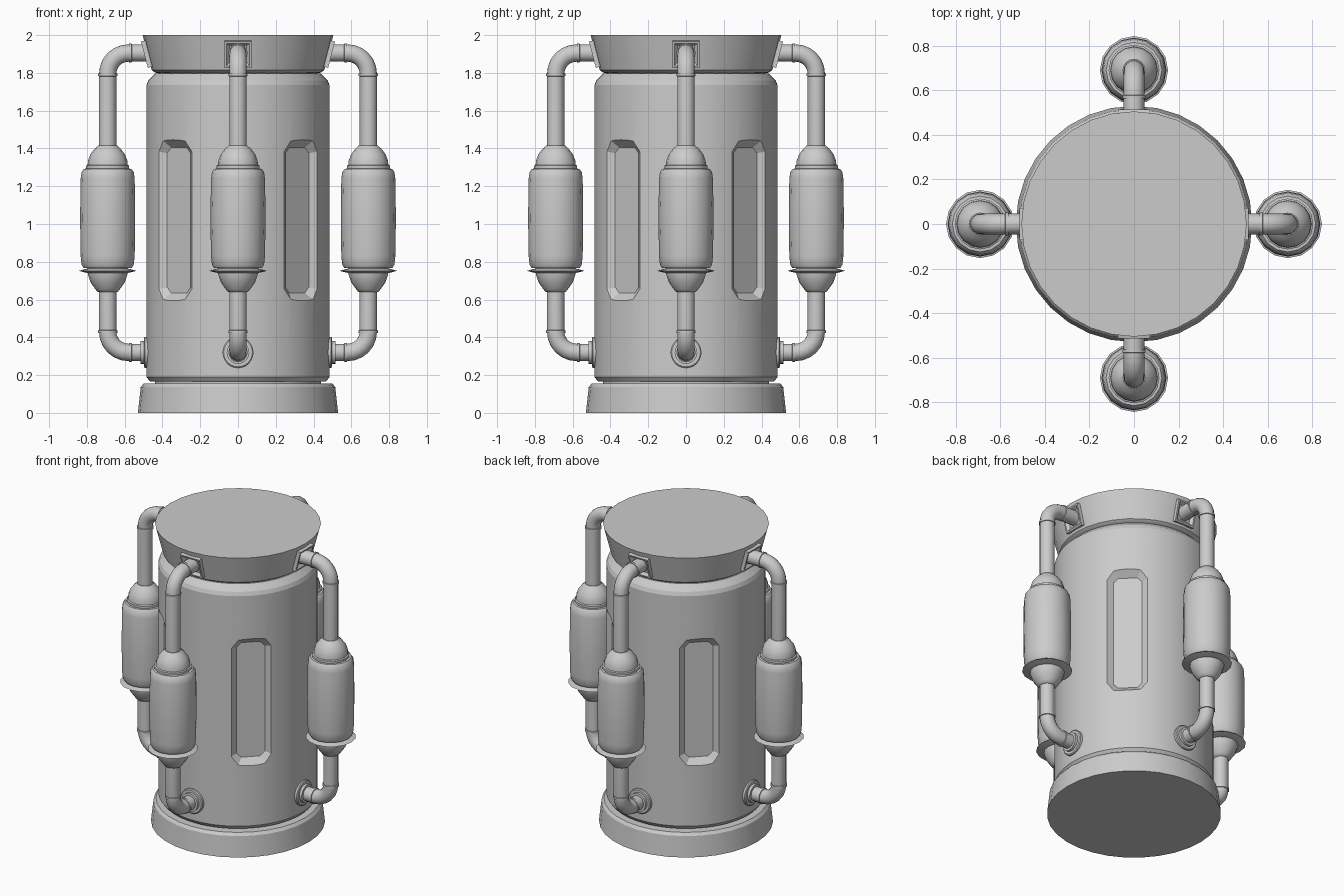
import bpy, bmesh
from math import cos, sin, pi, radians
from mathutils import Matrix, Vector

if "Cube" in bpy.data.objects:
    bpy.data.objects.remove(bpy.data.objects["Cube"])


def select(o):
    bpy.ops.object.select_all(action='DESELECT')
    o.select_set(True)
    bpy.context.view_layer.objects.active = o


def smooth(o, angle=30):
    select(o)
    bpy.ops.object.shade_smooth_by_angle(angle=radians(angle))


def to_object(name, bm, matrix=Matrix()):
    bmesh.ops.recalc_face_normals(bm, faces=bm.faces)
    bm.transform(matrix)
    me = bpy.data.meshes.new(name)
    bm.to_mesh(me)
    bm.free()
    o = bpy.data.objects.new(name, me)
    bpy.context.collection.objects.link(o)
    return o


def loft(rings):
    """Skin closed rings of points and cap both ends."""
    bm = bmesh.new()
    vs = [[bm.verts.new(p) for p in r] for r in rings]
    n = len(vs[0])
    for a, b in zip(vs, vs[1:]):
        for i in range(n):
            j = (i + 1) % n
            bm.faces.new((a[i], a[j], b[j], b[i]))
    bm.faces.new(vs[0][::-1])
    bm.faces.new(vs[-1])
    return bm


def lathe(name, profile, segs, matrix=Matrix()):
    return to_object(name, loft([[(r * cos(2 * pi * i / segs), r * sin(2 * pi * i / segs), z)
                                  for i in range(segs)] for r, z in profile]), matrix)


def elbow_pipe(name, x0, x1, z_side, z_end, bend, radius):
    """Horizontal run from x0, quarter bend, vertical run at x1 to z_end."""
    s = 1 if z_end > z_side else -1
    pts = [(x0, z_side)]
    pts += [(x1 - bend + bend * sin(t * pi / 12), z_side + s * bend * (1 - cos(t * pi / 12)))
            for t in range(7)]
    pts.append((x1, z_end))
    tans = [Vector((1, 0))] + [Vector((cos(t * pi / 12), s * sin(t * pi / 12))) for t in range(7)]
    tans.append(Vector((0, s)))
    rings = []
    for (x, z), t in zip(pts, tans):
        rings.append([(x - t.y * radius * cos(a * pi / 8), radius * sin(a * pi / 8),
                       z + t.x * radius * cos(a * pi / 8)) for a in range(16)])
    return to_object(name, loft(rings))


# base and flared cap
smooth(lathe("base", [(.53, 0), (.515, .137), (.50, .155), (.42, .157)], 32))
smooth(lathe("top_cap", [(.42, 1.798), (.44, 1.802), (.457, 1.815), (.505, 2.0)], 32))

# main tank with its narrow neck grooves
tank = lathe("tank", [(.44, .15), (.44, .165), (.465, .165), (.485, .19), (.485, 1.735),
                      (.475, 1.76), (.437, 1.797), (.42, 1.797), (.42, 1.805)], 64)


# sloped octagonal pockets cut into the tank on the diagonals
def octagon(d, w, z0, z1, c):
    return [(d, y, z) for y, z in ((w, z0 + c), (w, z1 - c), (w - c, z1), (c - w, z1),
                                   (-w, z1 - c), (-w, z0 + c), (c - w, z0), (w - c, z0))]


for k in range(4):
    cutter = to_object("pocket_cutter", loft([octagon(.442, .088, .635, 1.405, .03),
                                              octagon(.52, .19, .56, 1.48, .08)]),
                       Matrix.Rotation(radians(45 + 90 * k), 4, 'Z'))
    cutter.hide_render = True
    select(tank)
    m = tank.modifiers.new("pocket", 'BOOLEAN')
    m.object = cutter
    m.operation = 'DIFFERENCE'
    m.solver = 'EXACT'
    bpy.ops.object.modifier_apply(modifier=m.name)
    bpy.data.objects.remove(cutter)
smooth(tank, 20)

# one side assembly on +x
X, ZT, ZB = .69, 1.905, .32
up = Matrix.Translation((X, 0, 0))


def side(x, z):
    return Matrix.Translation((x, 0, z)) @ Matrix.Rotation(pi / 2, 4, 'Y')


parts = [
    elbow_pipe("upper_pipe", .46, X, ZT, 1.36, .11, .046),
    elbow_pipe("lower_pipe", .46, X, ZB, .70, .11, .046),
    # round canister with domed ends
    lathe("canister", [(.10, .765), (.128, .768), (.138, .785), (.143, .83), (.146, 1.03),
                       (.143, 1.24), (.138, 1.275), (.125, 1.292), (.10, 1.294)], 16, up),
    lathe("upper_dome", [(.10, 1.285), (.114, 1.295), (.114, 1.309), (.106, 1.313), (.104, 1.335),
                         (.092, 1.368), (.07, 1.397), (.05, 1.415), (.04, 1.416)], 16, up),
    lathe("lower_dome", [(.04, .637), (.055, .642), (.065, .655), (.09, .69), (.104, .73),
                         (.108, .77)], 16, up),
    lathe("thin_collar", [(.10, .740), (.118, .743), (.153, .752), (.118, .762), (.10, .765)], 16, up),
    # round wall flange, two steps
    lathe("wall_flange", [(.082, -.03), (.082, .01), (.076, .015), (.06, .015), (.06, .032),
                          (.04, .034)], 24, side(.483, ZB)),
]
# pipe joint rings
for name, mat in (("upper_bend_ring", up @ Matrix.Translation((0, 0, 1.79))),
                  ("lower_bend_ring", up @ Matrix.Translation((0, 0, .43))),
                  ("upper_wall_ring", side(.57, ZT)), ("lower_wall_ring", side(.57, ZB))):
    parts.append(lathe(name, [(.04, -.009), (.051, -.007), (.051, .007), (.04, .009)], 16, mat))

# square socket on the cap: tilted plate with a sloped recess
w = .072
plate = loft([[(d, h * a, h * b) for a, b in ((1, 1), (-1, 1), (-1, -1), (1, -1))]
              for d, h in ((-.03, w), (.015, w), (.015, .062), (-.002, .046))])
parts.append(to_object("square_socket", plate,
                       Matrix.Translation((.481, 0, 1.90)) @ Matrix.Rotation(radians(14.5), 4, 'Y')))

# repeat the assembly on the four sides
for p in parts:
    smooth(p, 35)
    for k in range(1, 4):
        c = p.copy()
        c.matrix_world = Matrix.Rotation(k * pi / 2, 4, 'Z')
        bpy.context.collection.objects.link(c)
